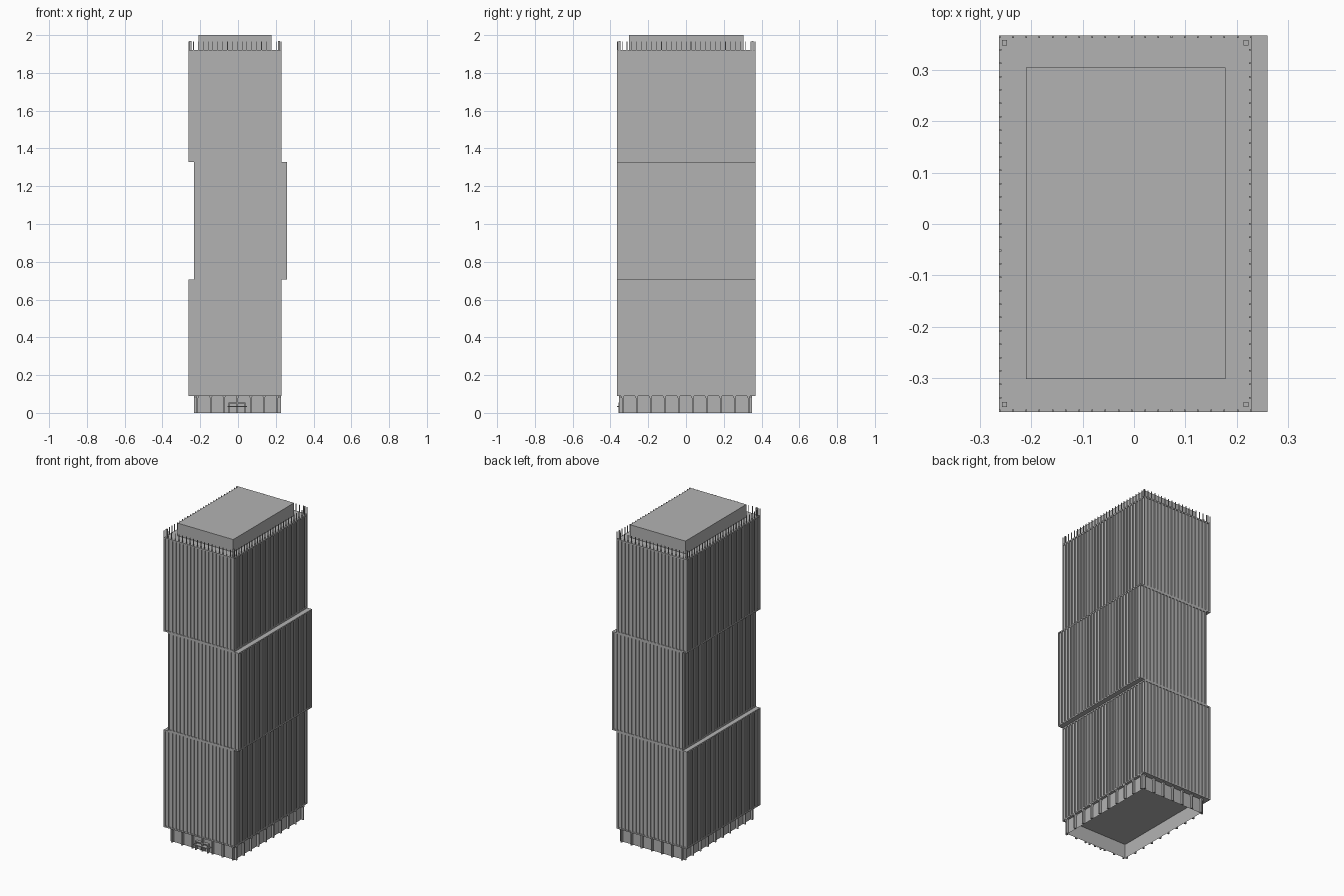
import bpy, bmesh

cube = bpy.data.objects.get("Cube")
if cube:
    bpy.data.objects.remove(cube, do_unlink=True)

GREY = (0.45, 0.45, 0.45, 1)
mat = bpy.data.materials.new("concrete grey")
mat.use_nodes = True
mat.diffuse_color = GREY
mat.node_tree.nodes["Principled BSDF"].inputs["Base Color"].default_value = GREY


def box(bm, x0, x1, y0, y1, z0, z1, skip_bottom=False):
    """Add an axis-aligned box between the given limits."""
    verts = bmesh.ops.create_cube(bm, size=1)["verts"]
    for v in verts:
        v.co.x = x1 if v.co.x > 0 else x0
        v.co.y = y1 if v.co.y > 0 else y0
        v.co.z = z1 if v.co.z > 0 else z0
    if skip_bottom:
        bottom = [f for f in verts[0].link_faces[:] + verts[-1].link_faces[:]
                  if all(v.co.z == z0 for v in f.verts)]
        bmesh.ops.delete(bm, geom=list(set(bottom)), context="FACES")


def finish(bm, name):
    mesh = bpy.data.meshes.new(name)
    bm.to_mesh(mesh)
    bm.free()
    mesh.materials.append(mat)
    obj = bpy.data.objects.new(name, mesh)
    bpy.context.collection.objects.link(obj)
    return obj


def spread(a, b, n):
    return [a + (b - a) * i / (n - 1) for i in range(n)]


Y0, Y1 = -0.366, 0.367
DEPTH = 0.005           # how far ribs stand out from the walls
LIP = 0.008             # slab thickness at the block ends
NX, NY = 20, 29         # ribs per narrow and wide face


def ribs(bm, x0, x1, z0, z1, w):
    """Upright bars in a ring just inside the outline."""
    h = w / 2
    for x in spread(x0 + h, x1 - h, NX):
        box(bm, x - h, x + h, Y0, Y0 + DEPTH, z0, z1)
        box(bm, x - h, x + h, Y1 - DEPTH, Y1, z0, z1)
    for y in spread(Y0 + h, Y1 - h, NY)[1:-1]:
        box(bm, x0, x0 + DEPTH, y - h, y + h, z0, z1)
        box(bm, x1 - DEPTH, x1, y - h, y + h, z0, z1)


def block(name, x0, x1, z0, z1):
    bm = bmesh.new()
    d = DEPTH
    box(bm, x0 + d, x1 - d, Y0 + d, Y1 - d, z0 + LIP, z1 - LIP)
    box(bm, x0, x1, Y0, Y1, z0, z0 + LIP)
    box(bm, x0, x1, Y0, Y1, z1 - LIP, z1)
    ribs(bm, x0, x1, z0 + LIP, z1 - LIP, 0.009)
    finish(bm, name)


# Three shifted tower blocks
XA, XB = -0.263, 0.229
block("lower_block", XA, XB, 0.09, 0.705)
block("middle_block", -0.234, 0.26, 0.705, 1.327)
block("upper_block", XA, XB, 1.327, 1.92)

# Roof railing bars and square corner posts
bm = bmesh.new()
ribs(bm, XA, XB, 1.92, 1.965, 0.003)
finish(bm, "roof_railing")
bm = bmesh.new()
for x in (-0.252, 0.218):
    for y in (-0.352, 0.353):
        box(bm, x - 0.005, x + 0.005, y - 0.005, y + 0.005, 1.92, 1.97)
finish(bm, "roof_corner_posts")

# Penthouse
bm = bmesh.new()
box(bm, -0.21, 0.178, -0.302, 0.305, 1.92, 2.0)
finish(bm, "penthouse")

# Ground floor walls, open underneath
WX0, WX1, WY0, WY1 = -0.219, 0.213, -0.34, 0.335
bm = bmesh.new()
box(bm, WX0, WX1, WY0, WY1, 0, 0.09, skip_bottom=True)
finish(bm, "ground_floor_walls")

# Ground floor columns, flared where they meet the tower
bm = bmesh.new()
OUT = 0.015


def column(x0, x1, y0, y1, along_x):
    box(bm, x0, x1, y0, y1, 0, 0.078)
    start = len(bm.verts)
    box(bm, x0, x1, y0, y1, 0.078, 0.09)
    bm.verts.ensure_lookup_table()
    axis = 0 if along_x else 1
    mid = (x0 + x1) / 2 if along_x else (y0 + y1) / 2
    for v in bm.verts[start:]:
        if v.co.z > 0.08:
            v.co[axis] = mid + (v.co[axis] - mid) * 2.2


C = 0.004
for x in spread(WX0 + C, WX1 - C, 7):
    column(x - C, x + C, WY0 - OUT, WY0, True)
    column(x - C, x + C, WY1, WY1 + OUT, True)
for y in spread(WY0 + C, WY1 - C, 10):
    column(WX0 - OUT, WX0, y - C, y + C, False)
    column(WX1, WX1 + OUT, y - C, y + C, False)
finish(bm, "ground_floor_columns")

# Entrance portal with a thin canopy
bm = bmesh.new()
for x in (-0.047, 0.037):
    box(bm, x - 0.003, x + 0.003, -0.358, WY0, 0, 0.055)
box(bm, -0.05, 0.04, -0.358, WY0, 0.049, 0.055)
box(bm, -0.056, 0.048, -0.366, WY0, 0.032, 0.036)
for x in (-0.02, 0.01):
    box(bm, x - 0.002, x + 0.002, -0.346, WY0, 0, 0.032)
finish(bm, "entrance_portal")
